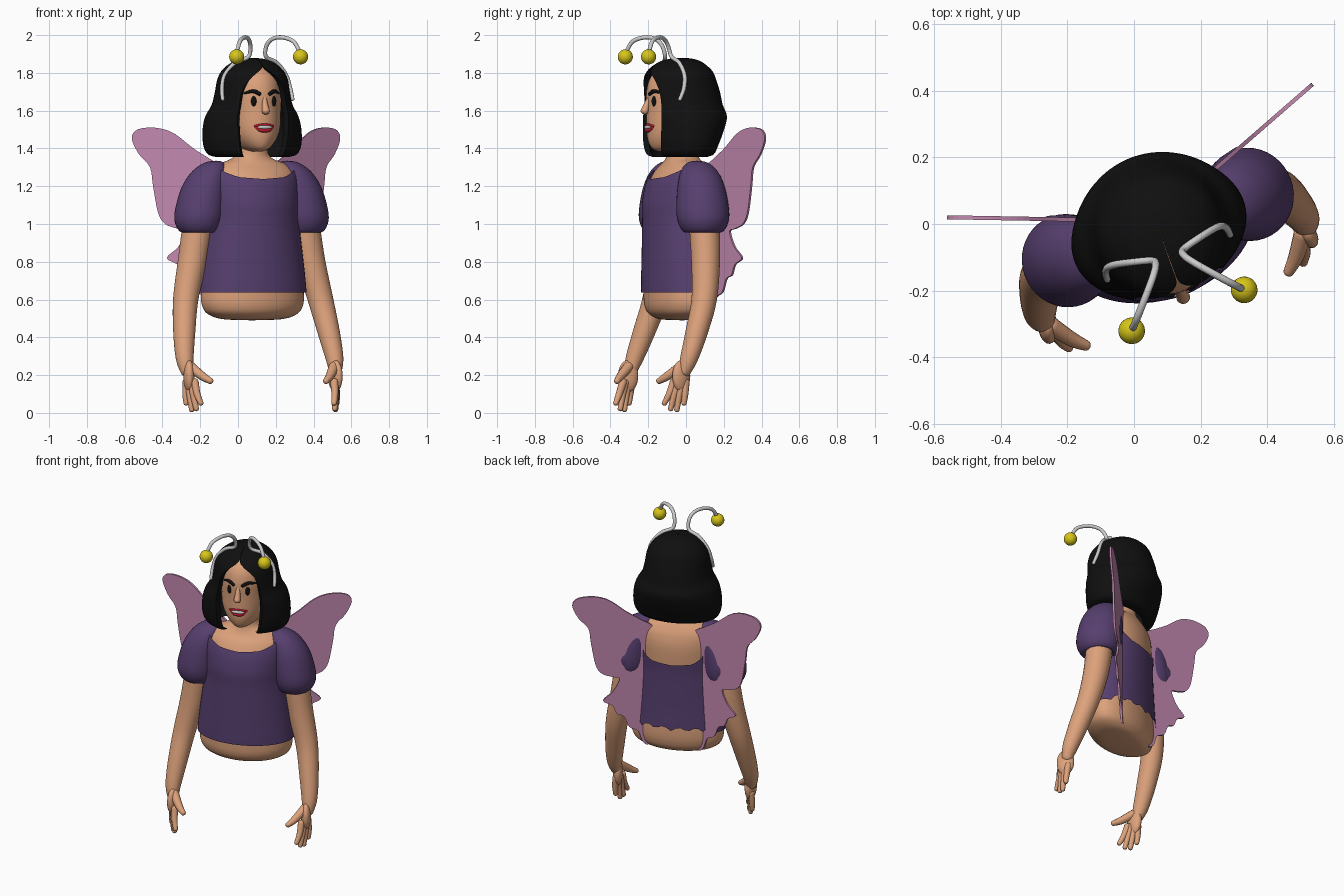
import bpy, bmesh
from math import sin, cos, pi, radians, sqrt, atan, degrees
from mathutils import Matrix, Vector

if "Cube" in bpy.data.objects:
    bpy.data.objects.remove(bpy.data.objects["Cube"])

# Whole figure is modelled symmetric, then turned 20 degrees to its left
TURN = Matrix.Translation((0.075, -0.02, 0)) @ Matrix.Rotation(radians(20), 4, 'Z')
N = 64


def material(name, rgb):
    m = bpy.data.materials.new(name)
    m.diffuse_color = (*rgb, 1)
    m.use_nodes = True
    m.node_tree.nodes["Principled BSDF"].inputs["Base Color"].default_value = m.diffuse_color
    return m


SKIN = material("skin", (0.72, 0.36, 0.20))
PURPLE = material("purple_cloth", (0.095, 0.05, 0.16))
PINK = material("pink_wing", (0.55, 0.25, 0.43))
BLACK = material("black", (0.005, 0.005, 0.005))
YELLOW = material("yellow", (0.68, 0.56, 0.01))
RED = material("red", (0.55, 0.01, 0.03))
WHITE = material("white", (0.85, 0.85, 0.85))


def finish(name, bm, mat=None, smooth=True):
    bmesh.ops.remove_doubles(bm, verts=bm.verts, dist=0.0002)
    bmesh.ops.recalc_face_normals(bm, faces=bm.faces)
    bm.transform(TURN)
    me = bpy.data.meshes.new(name)
    bm.to_mesh(me)
    bm.free()
    for p in me.polygons:
        p.use_smooth = smooth
    if smooth:
        me.set_sharp_from_angle(angle=radians(50))
    if mat:
        me.materials.append(mat)
    ob = bpy.data.objects.new(name, me)
    bpy.context.collection.objects.link(ob)
    return ob


def spline(rows, k=5, closed=False):
    """Catmull-Rom through tuples of any length."""
    n, out = len(rows), []
    get = (lambda i: rows[i % n]) if closed else (lambda i: rows[max(0, min(n - 1, i))])
    for i in range(n if closed else n - 1):
        for j in range(k):
            t = j / k
            out.append(tuple(
                0.5 * (2 * b + (c - a) * t + (2 * a - 5 * b + 4 * c - d) * t * t + (3 * b - a - 3 * c + d) * t ** 3)
                for a, b, c, d in zip(get(i - 1), get(i), get(i + 1), get(i + 2))))
    return out if closed else out + [tuple(rows[-1])]


def lerp_table(rows, x):
    for p, q in zip(rows, rows[1:]):
        if x <= q[0]:
            t = max(0, (x - p[0]) / (q[0] - p[0]))
            return [a + (b - a) * t for a, b in zip(p[1:], q[1:])]
    return list(rows[-1][1:])


def oval(a, bf, bb, z, phi, u=0, v=0):
    """Point on a ring; phi = 0 is the front, front and back depths differ."""
    c = cos(phi)
    return Vector((u + a * sin(phi), v - (bf if c > 0 else bb) * c, z))


def grid(name, rows, mat, cap=True):
    bm = bmesh.new()
    vs = [[bm.verts.new(p) for p in r] for r in rows]
    m = len(rows[0])
    for r, s in zip(vs, vs[1:]):
        for i in range(m):
            bm.faces.new((r[i], r[(i + 1) % m], s[(i + 1) % m], s[i]))
    if cap:
        bm.faces.new(vs[0])
        bm.faces.new(vs[-1])
    return finish(name, bm, mat)


def loft(name, rows, mat):
    return grid(name, [[oval(a, f, b, z, 2 * pi * i / N) for i in range(N)] for z, a, f, b in rows], mat)


def tube(name, pts, mat=None, seg=16, k=6):
    """Swept tube through (x, y, z, radius) points with rounded ends."""
    path = spline(pts, k)
    P = [Vector(p[:3]) for p in path]
    n, rings = Vector((1, 0.2, 0.1)), []
    for i, p in enumerate(P):
        t = (P[min(i + 1, len(P) - 1)] - P[max(i - 1, 0)]).normalized()
        n = (n - t * n.dot(t)).normalized()
        b, r = t.cross(n), path[i][3]
        ring = lambda c, s: [c + (n * cos(2 * pi * j / seg) + b * sin(2 * pi * j / seg)) * s for j in range(seg)]
        ends = [(sin(q), cos(q)) for q in (radians(75), radians(50), radians(25))]
        if i == 0:
            rings += [ring(p - t * r * h * 0.8, r * w) for h, w in ends]
        rings.append(ring(p, r))
        if i == len(P) - 1:
            rings += [ring(p + t * r * h * 0.8, r * w) for h, w in reversed(ends)]
    return grid(name, rings, mat)


def ball(name, loc, radii, mat, rot_z=0.0):
    bm = bmesh.new()
    bmesh.ops.create_uvsphere(bm, u_segments=24, v_segments=14, radius=1,
                              matrix=Matrix.Translation(loc) @ Matrix.Rotation(rot_z, 4, 'Z') @ Matrix.Diagonal((*radii, 1)))
    return finish(name, bm, mat)


# Torso and neck
body = spline([(.49, 0, 0, 0), (.496, .16, .11, .085), (.52, .24, .16, .12), (.56, .275, .185, .138),
               (.63, .283, .192, .145), (.8, .265, .192, .14), (1.0, .24, .192, .14), (1.1, .24, .193, .145),
               (1.2, .243, .172, .145), (1.27, .235, .138, .13), (1.315, .19, .10, .108),
               (1.345, .115, .085, .09), (1.38, .085, .078, .08), (1.46, .08, .075, .08)])
loft("torso", body, SKIN)

# Shirt follows the torso, with a scooped neckline and scalloped back hem
neckline = [(0, 1.23), (30, 1.24), (55, 1.275), (75, 1.305), (90, 1.322), (112, 1.315),
            (124, 1.24), (134, 1.13), (150, 1.09), (180, 1.08)]
shirt = []
for j in range(41):
    ring = []
    for i in range(N):
        phi = 2 * pi * i / N
        d = degrees(min(phi, 2 * pi - phi))
        zt = lerp_table(neckline, d)[0]
        zb = 0.63 + (0.015 + 0.025 * abs(sin(radians(d * 9))) if d > 120 else 0)
        z = zb + (zt - zb) * j / 40
        a, f, b = lerp_table(body, z)
        ring.append(oval(a + .014, f + .014, b + .014, z + .008, phi))
    shirt.append(ring)
grid("shirt", shirt, PURPLE, cap=False)

# Head
FACE_A, FACE_B = 0.145, 0.195
loft("head", spline([(1.383, 0, .1, -.1), (1.386, .04, .14, .02), (1.405, .08, .172, .06), (1.45, .118, .19, .09),
                     (1.51, .14, FACE_B, .12), (1.6, FACE_A, FACE_B, .15), (1.7, FACE_A, FACE_B, .15),
                     (1.78, .13, .17, .13), (1.83, .08, .11, .08), (1.85, 0, 0, 0)]), SKIN)


def on_face(u, z, out=0.0):
    return Vector((u, -FACE_B * sqrt(1 - (u / FACE_A) ** 2) - out, z))


# Face features
tube("nose", [(0, -.185, 1.67, .012), (0, -.20, 1.63, .016), (0, -.213, 1.597, .021)], SKIN)
ball("teeth", on_face(0, 1.512), (.042, .012, .011), WHITE)
tube("upper_lip", [(*on_face(u, z), .006) for u, z in ((-.052, 1.518), (-.02, 1.525), (.02, 1.525), (.052, 1.518))], RED)
tube("lower_lip", [(*on_face(u, z), r) for u, z, r in
                   ((-.05, 1.515, .005), (-.022, 1.498, .011), (.022, 1.498, .011), (.05, 1.515, .005))], RED)

# Hair: bob with a centre parting, open around the face
hair = []
for z, a, f, b, o in spline([(1.355, .20, .15, .12, 30), (1.37, .245, .18, .155, 29), (1.42, .268, .195, .18, 30),
                             (1.5, .268, .20, .215, 32), (1.57, .25, .205, .235, 35), (1.63, .215, .21, .215, 38),
                             (1.70, .197, .215, .2, 37), (1.76, .187, .21, .18, 28), (1.80, .17, .195, .165, 14),
                             (1.83, .145, .168, .14, 2), (1.86, .10, .12, .1, .5), (1.875, .055, .065, .055, .5),
                             (1.88, .001, .001, .001, .5)], 4):
    o = radians(max(o, .5))
    angles = [o + (2 * pi - 2 * o) * i / N for i in range(N + 1)]
    hair.append([oval(a, f, b, z, p) for p in angles]
                + [oval(a * .86, f * .86, b * .86, z, p) for p in reversed(angles)])
grid("hair", hair, BLACK)

wing_outline = [(.12, 1.28), (.2, 1.345), (.28, 1.40), (.37, 1.475), (.44, 1.505), (.51, 1.51), (.565, 1.495), (.585, 1.45),
                (.55, 1.37), (.495, 1.30), (.48, 1.2), (.455, 1.06), (.42, 1.0), (.36, .975), (.32, .96),
                (.355, .88), (.412, .82), (.36, .785), (.335, .73), (.295, .71), (.265, .64), (.215, .61),
                (.19, .54), (.155, .52), (.12, .6), (.08, .8), (.08, 1.1)]

for side, s in (("left", -1), ("right", 1)):
    flip = lambda pts: [(s * p[0], *p[1:]) for p in pts]

    # Eyes and brows
    ball(side + "_eye", on_face(s * .056, 1.65), (.015, .010, .027), BLACK, s * .25)
    tube(side + "_eyebrow", [(*on_face(s * u, z, .002), r) for u, z, r in
                             ((.028, 1.688, .010), (.06, 1.703, .010), (.098, 1.692, .005))], BLACK)

    # Puffed sleeve
    rows = spline([(1.335, .2, .001), (1.325, .21, .05), (1.28, .235, .092), (1.2, .265, .118), (1.1, .285, .131),
                   (1.03, .295, .131), (.98, .297, .115), (.955, .295, .09), (.975, .295, .06)], 4)
    grid(side + "_sleeve", [[oval(r, r * 1.06, r * 1.06, z, 2 * pi * i / 40, s * u, .01) for i in range(40)]
                            for z, u, r in rows], PURPLE)

    # Arm, palm, fingers and thumb
    tube(side + "_arm", flip([(.27, .01, 1.2, .07), (.30, .015, 1.0, .08), (.335, .01, .8, .076),
                              (.38, -.015, .6, .067), (.408, -.07, .42, .058), (.422, -.115, .29, .047),
                              (.418, -.14, .22, .034)]), SKIN, 28)
    ball(side + "_palm", (s * .412, -.155, .195), (.03, .054, .085), SKIN, s * .25)
    for i, (ku, kv, tu, tv, tz) in enumerate(((.393, -.19, .375, -.238, .05), (.403, -.173, .39, -.207, .02),
                                              (.411, -.153, .405, -.178, .015), (.418, -.133, .424, -.145, .05))):
        tube(f"{side}_finger_{i + 1}", flip([(ku, kv, .165, .021), ((ku + tu) / 2 + .004, (kv + tv) / 2, .1, .018),
                                            (tu, tv, tz, .014)]), SKIN, 12)
    tube(side + "_thumb", flip([(.405, -.155, .245, .028), (.36, -.215, .195, .023), (.324, -.25, .168, .016)]), SKIN, 12)

    # Wing with a dark spot, swept back from the body
    bm = bmesh.new()
    bm.faces.new([bm.verts.new((s * u, .031 + .384 * u, z)) for u, z in spline(wing_outline, 4, True)])
    wing = finish(side + "_wing", bm, PINK, smooth=False)
    mod = wing.modifiers.new("thickness", 'SOLIDIFY')
    mod.thickness, mod.offset = 0.012, 0
    ball(side + "_wing_spot", (s * .275, .031 + .384 * .275, 1.08), (.045, .012, .05), PURPLE, s * atan(.384))

    # Headband half running up into a sprung antenna with a ball
    tube(side + "_antenna", flip([(.197, -.085, 1.66, .010), (.192, -.06, 1.72, .011), (.172, -.05, 1.79, .011),
                                  (.115, -.06, 1.855, .011), (.05, -.078, 1.885, .011), (.045, -.095, 1.94, .011),
                                  (.065, -.125, 1.978, .011), (.105, -.172, 1.988, .011), (.152, -.225, 1.965, .011),
                                  (.18, -.255, 1.90, .011)]), None, 12)
    ball(side + "_antenna_ball", (s * .18, -.255, 1.885), (.04, .04, .04), YELLOW)
